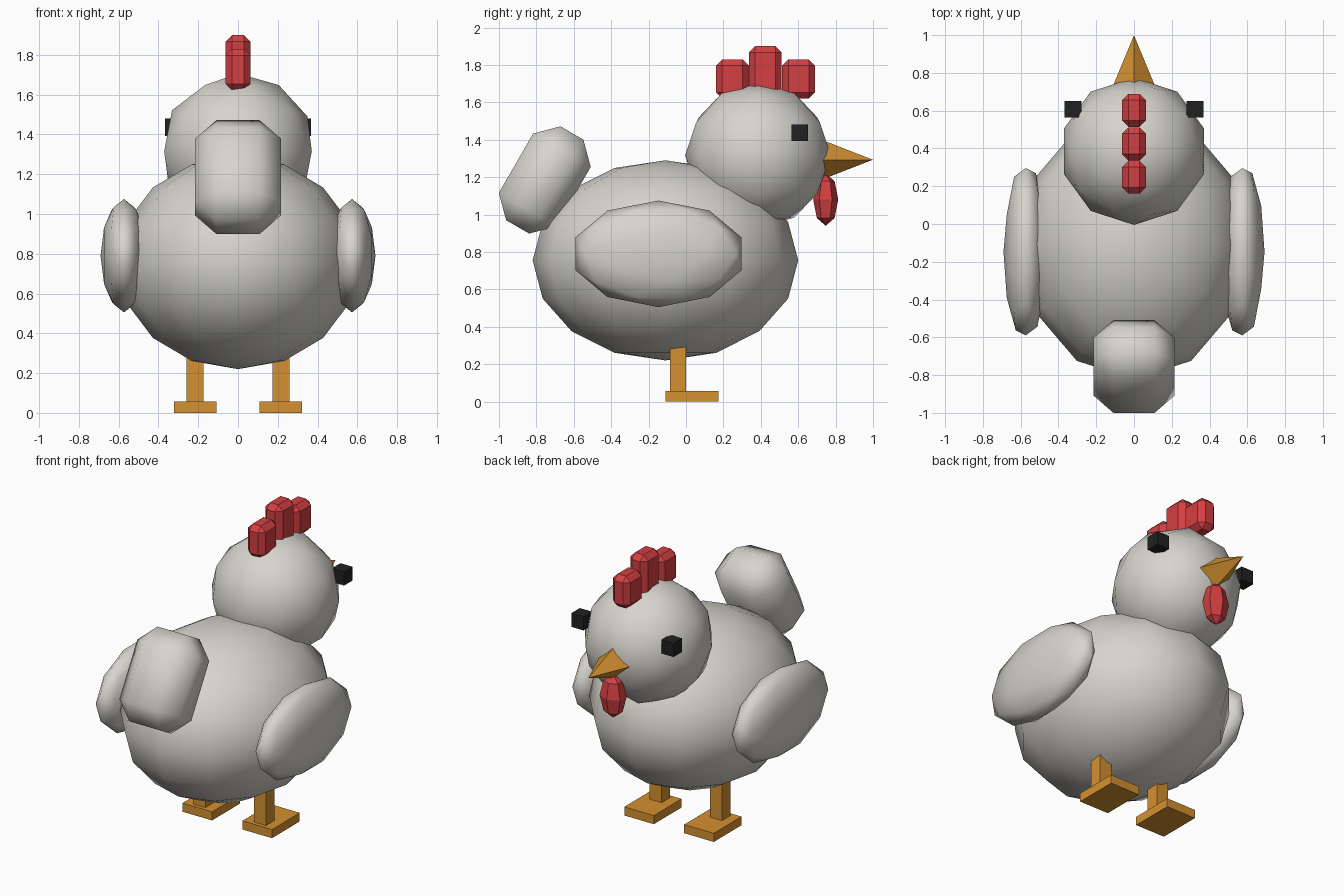
import bpy, bmesh
from math import radians
from mathutils import Matrix, Vector, Euler

cube = bpy.data.objects.get("Cube")
if cube:
    bpy.data.objects.remove(cube, do_unlink=True)


def make_material(name, colour):
    mat = bpy.data.materials.new(name)
    mat.use_nodes = True
    mat.diffuse_color = (*colour, 1)
    bsdf = next(n for n in mat.node_tree.nodes if n.type == "BSDF_PRINCIPLED")
    bsdf.inputs["Base Color"].default_value = (*colour, 1)
    bsdf.inputs["Roughness"].default_value = 0.8
    return mat


FEATHER = make_material("feather_white", (0.68, 0.66, 0.61))
ORANGE = make_material("beak_orange", (0.66, 0.28, 0.03))
RED = make_material("comb_red", (0.66, 0.05, 0.055))
BLACK = make_material("eye_black", (0.015, 0.015, 0.015))


def place(bm, name, mat, centre, size, rot=Matrix(), smooth=False, bevel=0):
    """Scale a unit primitive, chamfer it, turn it and set it in position."""
    bmesh.ops.scale(bm, vec=size, verts=bm.verts)
    if bevel:
        bmesh.ops.bevel(bm, geom=bm.edges[:], offset=bevel, segments=1,
                        affect="EDGES", profile=0.5)
    bmesh.ops.transform(bm, matrix=rot, verts=bm.verts)
    for face in bm.faces:
        face.smooth = smooth
    mesh = bpy.data.meshes.new(name)
    bm.to_mesh(mesh)
    bm.free()
    mesh.materials.append(mat)
    obj = bpy.data.objects.new(name, mesh)
    obj.location = centre
    bpy.context.collection.objects.link(obj)
    return obj


def box(name, mat, centre, size, **options):
    bm = bmesh.new()
    bmesh.ops.create_cube(bm, size=1)
    return place(bm, name, mat, centre, size, **options)


def ball(name, mat, centre, radii, segments, rings, **options):
    bm = bmesh.new()
    bmesh.ops.create_uvsphere(bm, u_segments=segments, v_segments=rings, radius=1)
    return place(bm, name, mat, centre, radii, **options)


def gem(name, mat, centre, radii, **options):
    bm = bmesh.new()
    bmesh.ops.create_icosphere(bm, subdivisions=2, radius=1)
    return place(bm, name, mat, centre, radii, **options)


# Body, head and upright tail
ball("body", FEATHER, (0, -0.11, 0.755), (0.605, 0.71, 0.535), 12, 8, smooth=True)
gem("head", FEATHER, (0, 0.385, 1.316), (0.39, 0.39, 0.39), smooth=True)
box("tail", FEATHER, (0, -0.755, 1.185), (0.43, 0.356, 0.58), bevel=0.107,
    rot=Matrix.Rotation(radians(-30), 4, "X"), smooth=True)

# Beak: four-sided pyramid pointing along +y
bm = bmesh.new()
bmesh.ops.create_cone(bm, cap_ends=True, segments=4, radius1=1, radius2=0, depth=1)
place(bm, "beak", ORANGE, (0, 0.867, 1.293), (0.11, 0.103, 0.265),
      rot=Matrix.Rotation(radians(-90), 4, "X"))

# Wattle under the beak
ball("wattle", RED, (0, 0.747, 1.08), (0.085, 0.067, 0.14), 6, 4)

# Comb: three chamfered blocks, the middle one taller
for name, y, top in (("back", 0.248, 1.83), ("middle", 0.424, 1.9), ("front", 0.602, 1.83)):
    low = 1.62
    box("comb_" + name, RED, (0, y, (low + top) / 2), (0.125, 0.175, top - low),
        bevel=0.033)

# Paired parts; the wing's pole axis lies along x
side_on = Matrix(((0, 0, 1, 0), (1, 0, 0, 0), (0, 1, 0, 0), (0, 0, 0, 1)))
for side, s in (("left", 1), ("right", -1)):
    turn = Matrix.Rotation(0 if s > 0 else radians(180), 4, "Z")
    gem(side + "_wing", FEATHER, (s * 0.573, -0.147, 0.79), (0.466, 0.285, 0.118),
        rot=turn @ side_on, smooth=True)
    box(side + "_eye", BLACK, (s * 0.323, 0.607, 1.437), (0.088, 0.088, 0.088))
    box(side + "_leg", ORANGE, (s * 0.217, -0.042, 0.19), (0.086, 0.086, 0.28))
    box(side + "_foot", ORANGE, (s * 0.215, 0.032, 0.028), (0.212, 0.284, 0.056))
